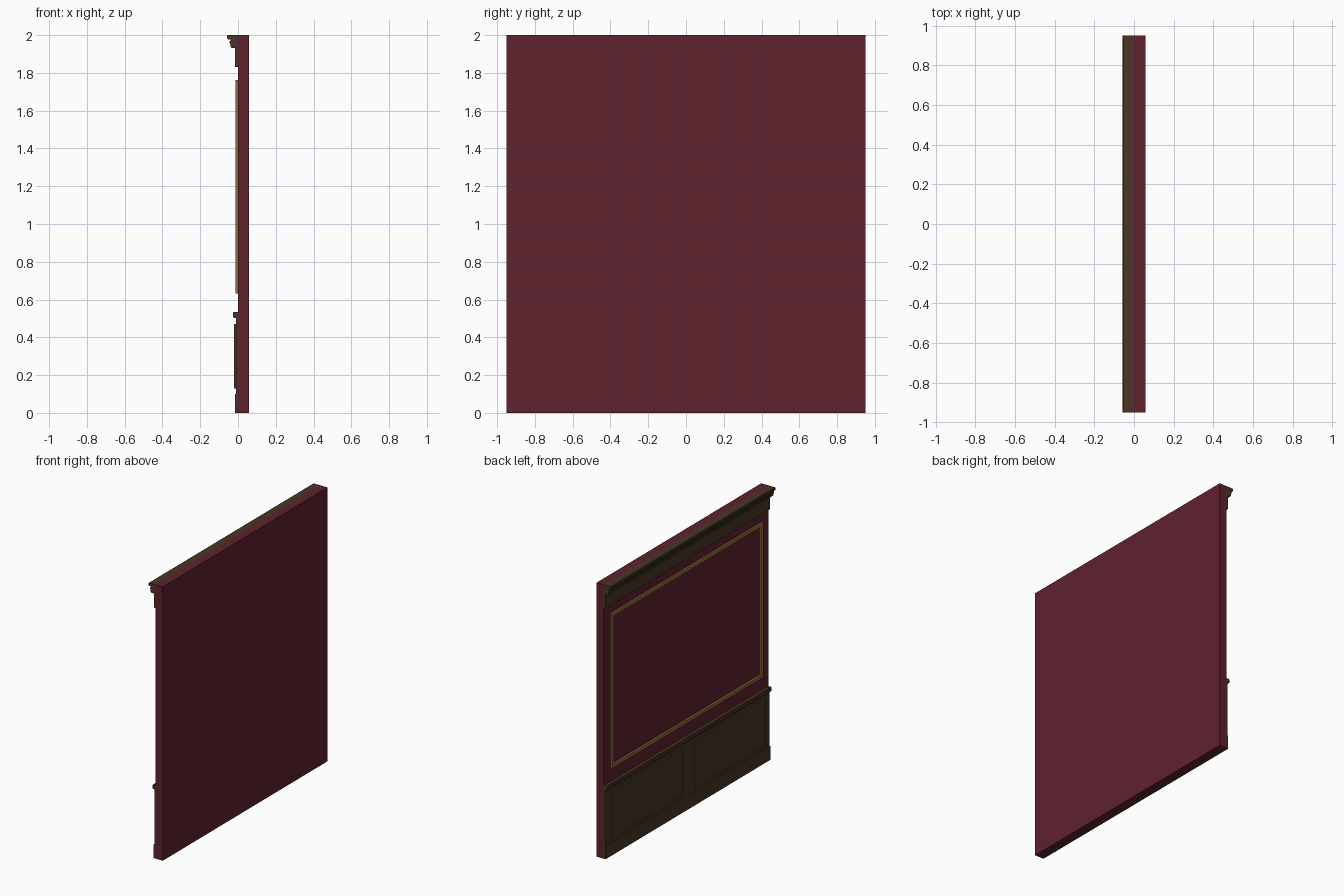
import bpy, bmesh

if "Cube" in bpy.data.objects:
    bpy.data.objects.remove(bpy.data.objects["Cube"])

def material(name, rgb):
    m = bpy.data.materials.new(name)
    m.diffuse_color = (*rgb, 1)
    m.use_nodes = True
    m.node_tree.nodes["Principled BSDF"].inputs["Base Color"].default_value = m.diffuse_color
    return m

RED = material("burgundy paint", (0.115, 0.016, 0.027))
WOOD = material("dark wood", (0.068, 0.036, 0.018))
GOLD = material("old gold", (0.27, 0.155, 0.04))
HALF = 0.95  # half the wall length along y

def finish(name, bm, mat):
    bmesh.ops.recalc_face_normals(bm, faces=bm.faces)
    me = bpy.data.meshes.new(name)
    bm.to_mesh(me)
    bm.free()
    me.materials.append(mat)
    ob = bpy.data.objects.new(name, me)
    bpy.context.collection.objects.link(ob)
    return ob

def box(name, x, y, z, mat):
    bm = bmesh.new()
    bmesh.ops.create_cube(bm, size=1)
    for v in bm.verts:
        for i, (lo, hi) in enumerate((x, y, z)):
            v.co[i] = lo if v.co[i] < 0 else hi
    return finish(name, bm, mat)

def moulding(name, profile, mat):
    """Run an (x, z) profile along the full wall length."""
    bm = bmesh.new()
    face = bm.faces.new([bm.verts.new((x, -HALF, z)) for x, z in profile])
    ext = bmesh.ops.extrude_face_region(bm, geom=[face], use_keep_orig=True)
    for v in ext["geom"]:
        if isinstance(v, bmesh.types.BMVert):
            v.co.y = HALF
    return finish(name, bm, mat)

def frame(name, rings, mat):
    """Mitred rectangular frame swept through rings of (x, half width, z low, z high)."""
    bm = bmesh.new()
    loops = [[bm.verts.new((x, y, z)) for y, z in ((-w, a), (w, a), (w, b), (-w, b))]
             for x, w, a, b in rings]
    for r, s in zip(loops, loops[1:] + loops[:1]):
        for i in range(4):
            j = (i + 1) % 4
            bm.faces.new((r[i], r[j], s[j], s[i]))
    return finish(name, bm, mat)

# wall slab
box("wall", (0, 0.057), (-HALF, HALF), (0, 2), RED)

# wainscot backing, skirting and raised panels
box("wainscot_field", (-0.01, 0.001), (-HALF, HALF), (0, 0.51), WOOD)
box("baseboard", (-0.016, 0.001), (-HALF, HALF), (0, 0.1), WOOD)
for side, y in (("left", (0.07, 0.885)), ("right", (-0.885, -0.07))):
    box("raised_panel_" + side, (-0.022, -0.005), y, (0.13, 0.47), WOOD)

# chair rail
moulding("chair_rail", [(0.001, 0.503), (-0.022, 0.503), (-0.026, 0.508),
                        (-0.026, 0.53), (-0.022, 0.535), (0.001, 0.535)], WOOD)

# gilded picture frame moulding
W, A, B, T = 0.873, 0.632, 1.763, 0.025
frame("gold_frame", [(0.001, W, A, B), (-0.014, W, A, B),
                     (-0.014, W - T, A + T, B - T), (0.001, W - T, A + T, B - T)], GOLD)

# frieze and stepped crown
box("frieze", (-0.015, 0.001), (-HALF, HALF), (1.83, 1.94), WOOD)
moulding("crown", [(0.001, 1.932), (-0.034, 1.932), (-0.04, 1.938), (-0.04, 1.953),
                   (-0.045, 1.959), (-0.045, 1.968), (-0.036, 1.973), (-0.036, 1.978),
                   (-0.053, 1.978), (-0.057, 1.982), (-0.057, 1.997), (-0.054, 2.0),
                   (0.001, 2.0)], WOOD)
